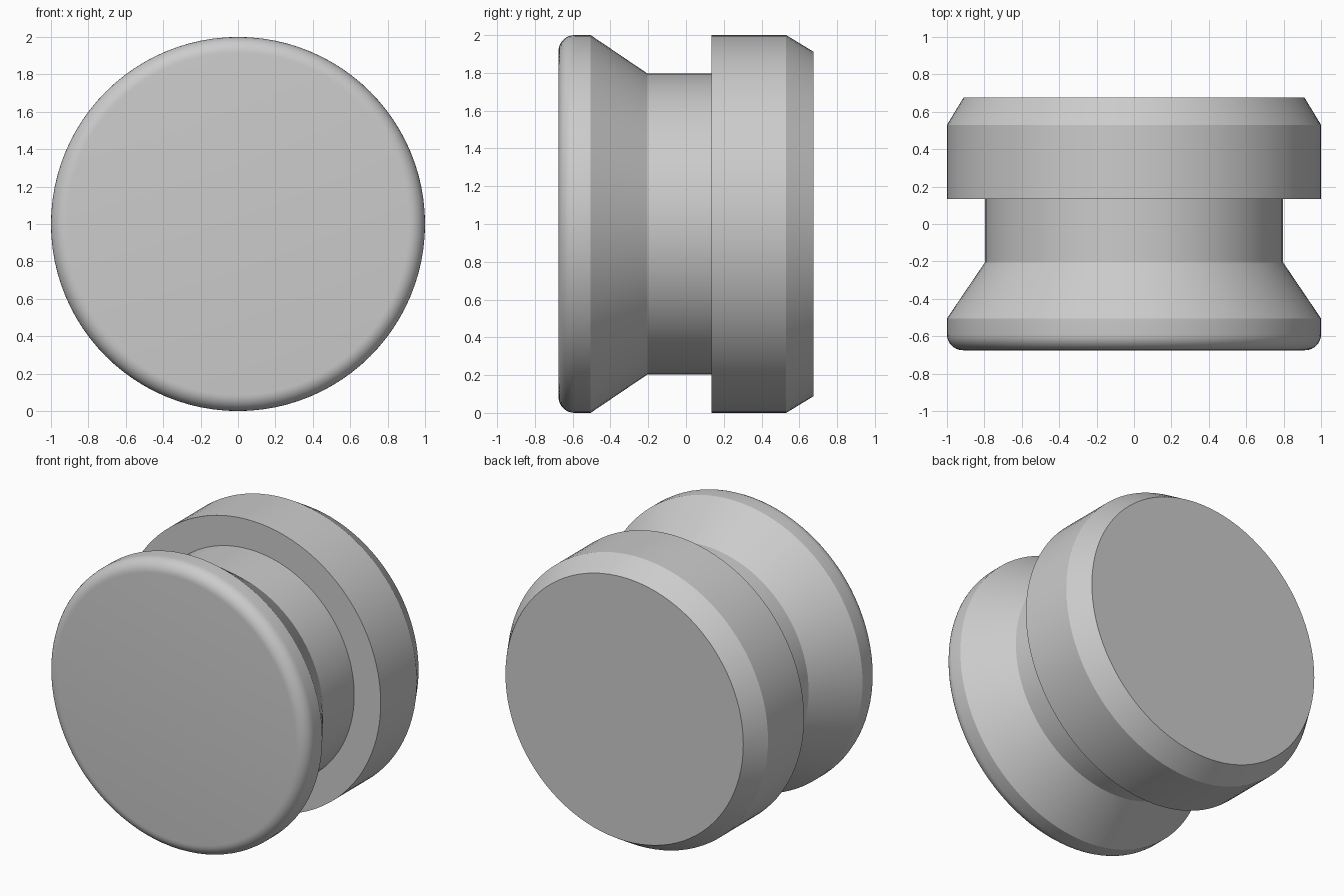
import bpy, bmesh
from math import sin, cos, pi, radians

SEGMENTS = 96
CENTRE_Z = 1.0

cube = bpy.data.objects.get("Cube")
if cube:
    bpy.data.objects.remove(cube, do_unlink=True)

# Plain grey finish
grey = bpy.data.materials.new("plain grey")
grey.use_nodes = True
colour = (0.6, 0.6, 0.6, 1)
grey.diffuse_color = colour
grey.node_tree.nodes["Principled BSDF"].inputs["Base Color"].default_value = colour


def lathe(name, profile):
    """Turn (radius, y) points around the y axis and cap both ends."""
    bm = bmesh.new()
    rings = []
    for r, y in profile:
        angles = [2 * pi * i / SEGMENTS for i in range(SEGMENTS)]
        rings.append([bm.verts.new((r * cos(a), y, r * sin(a))) for a in angles])
    for a, b in zip(rings, rings[1:]):
        for i in range(SEGMENTS):
            j = (i + 1) % SEGMENTS
            bm.faces.new((a[i], a[j], b[j], b[i]))
    bm.faces.new(rings[0])
    bm.faces.new(rings[-1])
    bmesh.ops.recalc_face_normals(bm, faces=bm.faces)
    mesh = bpy.data.meshes.new(name)
    bm.to_mesh(mesh)
    bm.free()
    mesh.materials.append(grey)
    obj = bpy.data.objects.new(name, mesh)
    obj.location.z = CENTRE_Z
    bpy.context.collection.objects.link(obj)
    bpy.context.view_layer.objects.active = obj
    obj.select_set(True)
    bpy.ops.object.shade_smooth_by_angle(angle=radians(25))
    obj.select_set(False)
    return obj


# Rounded front rim
FILLET, FRONT = 0.085, -0.675
steps = 8
rim = [(1 - FILLET + FILLET * sin(t), FRONT + FILLET - FILLET * cos(t))
       for t in (pi / 2 * k / steps for k in range(steps + 1))]

# Flared head, narrow neck, stepped base with a chamfered back edge
body = [(1, -0.505), (0.797, -0.205), (0.797, 0.135),
        (1, 0.135), (1, 0.53), (0.912, 0.675)]

lathe("grooved_knob", rim + body)
